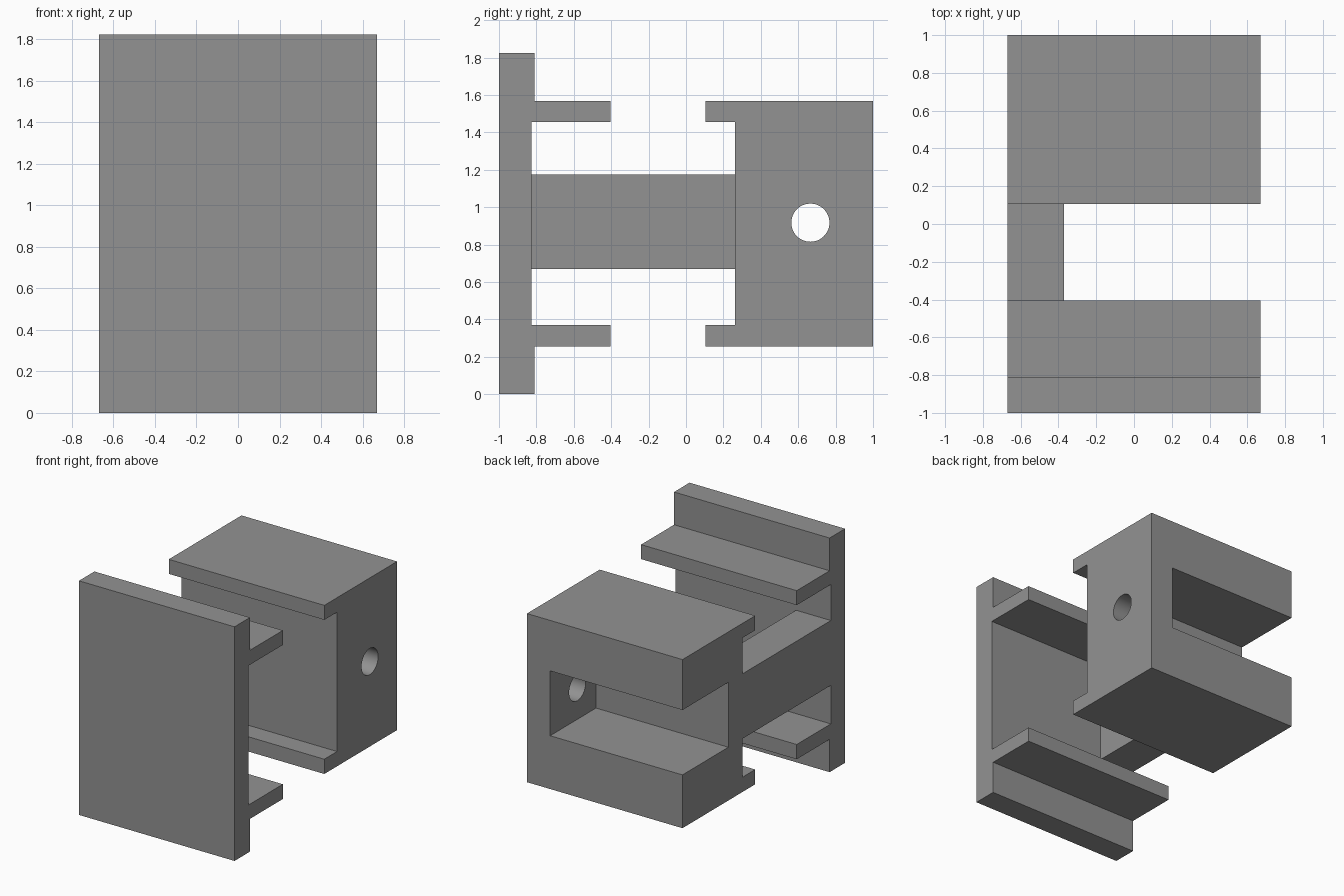
import bpy, bmesh, math
from mathutils import Matrix

if "Cube" in bpy.data.objects:
    bpy.data.objects.remove(bpy.data.objects["Cube"])

HALF = 0.67                      # half width along x
SLOT_LO, SLOT_HI = 0.67, 1.175   # height range of arm and slot

grey = bpy.data.materials.new("matte grey")
grey.diffuse_color = (0.29, 0.29, 0.29, 1)
grey.use_nodes = True
grey.node_tree.nodes["Principled BSDF"].inputs["Base Color"].default_value = grey.diffuse_color


def prism(name, profile, x0, x1):
    """Extrude a (y, z) profile from x0 to x1."""
    bm = bmesh.new()
    face = bm.faces.new([bm.verts.new((x0, y, z)) for y, z in profile])
    ext = bmesh.ops.extrude_face_region(bm, geom=[face])
    new = [v for v in ext["geom"] if isinstance(v, bmesh.types.BMVert)]
    bmesh.ops.translate(bm, verts=new, vec=(x1 - x0, 0, 0))
    bmesh.ops.recalc_face_normals(bm, faces=bm.faces)
    return finish(name, bm)


def finish(name, bm):
    mesh = bpy.data.meshes.new(name)
    bm.to_mesh(mesh)
    bm.free()
    mesh.materials.append(grey)
    obj = bpy.data.objects.new(name, mesh)
    bpy.context.collection.objects.link(obj)
    return obj


def rect(y0, y1, z0, z1):
    return [(y0, z0), (y1, z0), (y1, z1), (y0, z1)]


def boolean(obj, tool, operation):
    """Apply a boolean and remove the tool object."""
    mod = obj.modifiers.new(operation.lower(), "BOOLEAN")
    mod.operation, mod.object, mod.solver = operation, tool, "EXACT"
    tool.hide_render = True
    bpy.context.view_layer.objects.active = obj
    bpy.ops.object.modifier_apply(modifier=mod.name)
    bpy.data.objects.remove(tool)


# Front plate with two flanges and a shallow recess between them
prism("front_plate", [
    (-1, 0), (-0.81, 0), (-0.81, 0.255), (-0.405, 0.255), (-0.405, 0.37),
    (-0.825, 0.37), (-0.825, 1.455), (-0.405, 1.455), (-0.405, 1.568),
    (-0.81, 1.568), (-0.81, 1.823), (-1, 1.823)], -HALF, HALF)

# Rear block with short lips facing the plate
block = prism("rear_block", [
    (0.105, 0.255), (1, 0.255), (1, 1.568), (0.105, 1.568),
    (0.105, 1.455), (0.262, 1.455), (0.262, 0.37), (0.105, 0.37)], -HALF, HALF)

# Slot open to the back and to one side
boolean(block, prism("slot_cutter", rect(0.436, 1.2, SLOT_LO, SLOT_HI), -0.9, 0.47),
        "DIFFERENCE")

# Round hole through the remaining side wall
bm = bmesh.new()
bmesh.ops.create_cone(bm, cap_ends=True, segments=48, radius1=0.102, radius2=0.102,
                      depth=0.6, matrix=Matrix.Translation((0.57, 0.665, 0.917))
                      @ Matrix.Rotation(math.pi / 2, 4, "Y"))
boolean(block, finish("hole_cutter", bm), "DIFFERENCE")

# Connecting arm along one side
prism("connecting_arm", rect(-0.825, 0.262, SLOT_LO, SLOT_HI), -HALF, -0.37)

# Smooth the hole while keeping the corners sharp
bpy.ops.object.select_all(action="DESELECT")
block.select_set(True)
bpy.context.view_layer.objects.active = block
bpy.ops.object.shade_smooth_by_angle(angle=math.radians(30))
